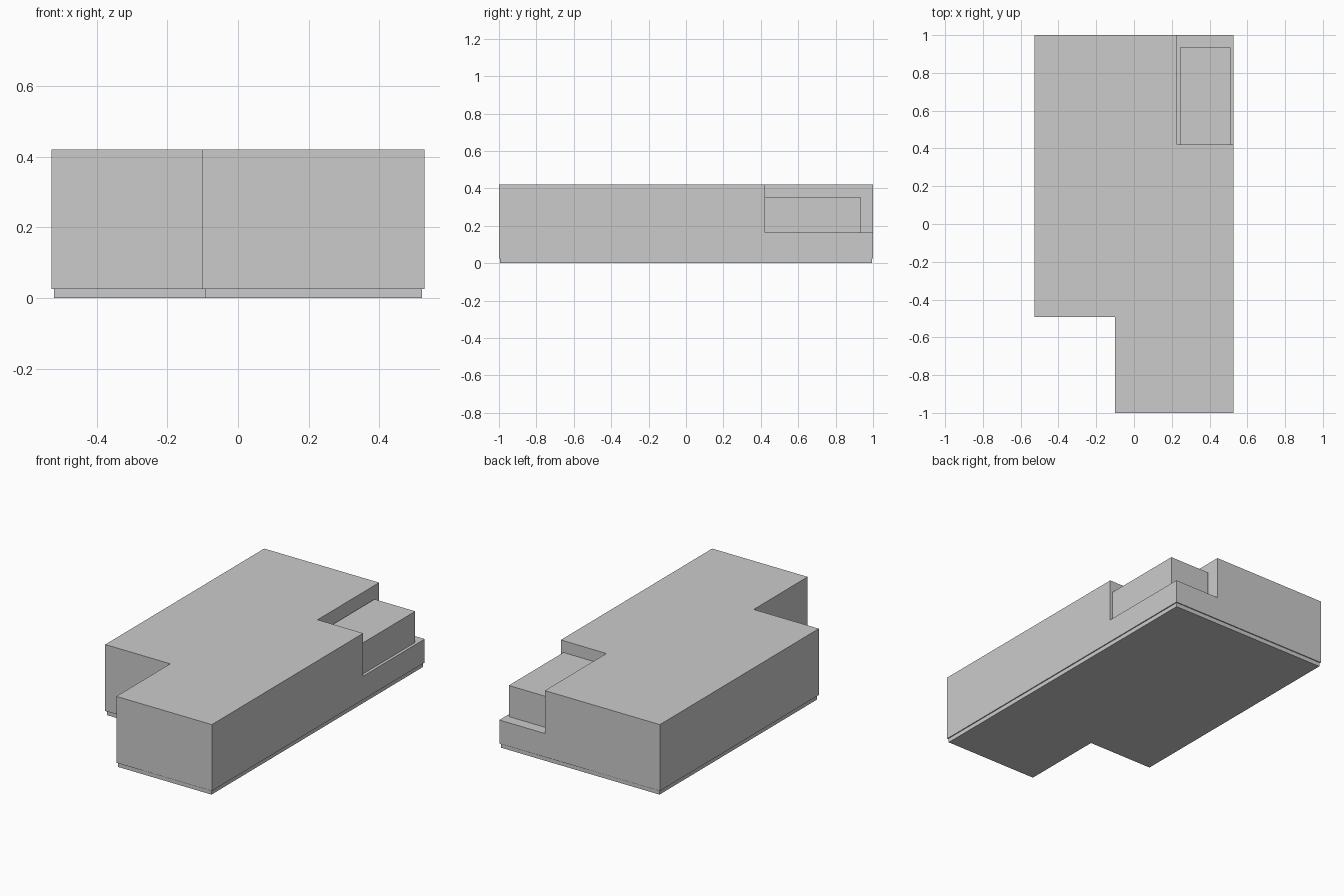
import bpy, bmesh

if "Cube" in bpy.data.objects:
    bpy.data.objects.remove(bpy.data.objects["Cube"])


def prism(name, outline, z0, z1):
    """Extrude a counter-clockwise outline from z0 up to z1."""
    bm = bmesh.new()
    face = bm.faces.new([bm.verts.new((x, y, z0)) for x, y in outline])
    top = bmesh.ops.extrude_face_region(bm, geom=[face])["geom"]
    for v in top:
        if isinstance(v, bmesh.types.BMVert):
            v.co.z = z1
    bmesh.ops.recalc_face_normals(bm, faces=bm.faces)
    mesh = bpy.data.meshes.new(name)
    bm.to_mesh(mesh)
    bm.free()
    obj = bpy.data.objects.new(name, mesh)
    bpy.context.collection.objects.link(obj)
    return obj


def rect(x0, x1, y0, y1):
    return [(x0, y0), (x1, y0), (x1, y1), (x0, y1)]


def l_outline(inset):
    """L-shaped footprint with the front left corner missing."""
    x, y, sx, sy = 0.528 - inset, 1 - inset, -0.1 + inset, -0.493 + inset
    return [(sx, -y), (x, -y), (x, y), (-x, y), (-x, sy), (sx, sy)]


# Slightly recessed plinth
prism("plinth", l_outline(0.006), 0, 0.025)

# Main building with a terrace cut from the back right corner
body = prism("main_block", l_outline(0), 0.025, 0.42)
cutter = prism("terrace_cutter", rect(0.228, 0.7, 0.422, 1.2), 0.165, 0.6)
cutter.hide_render = True
cutter.hide_viewport = True
cut = body.modifiers.new("terrace", "BOOLEAN")
cut.operation = "DIFFERENCE"
cut.solver = "EXACT"
cut.object = cutter

# Lower block standing on the terrace
prism("terrace_block", rect(0.243, 0.511, 0.422, 0.935), 0.165, 0.35)
